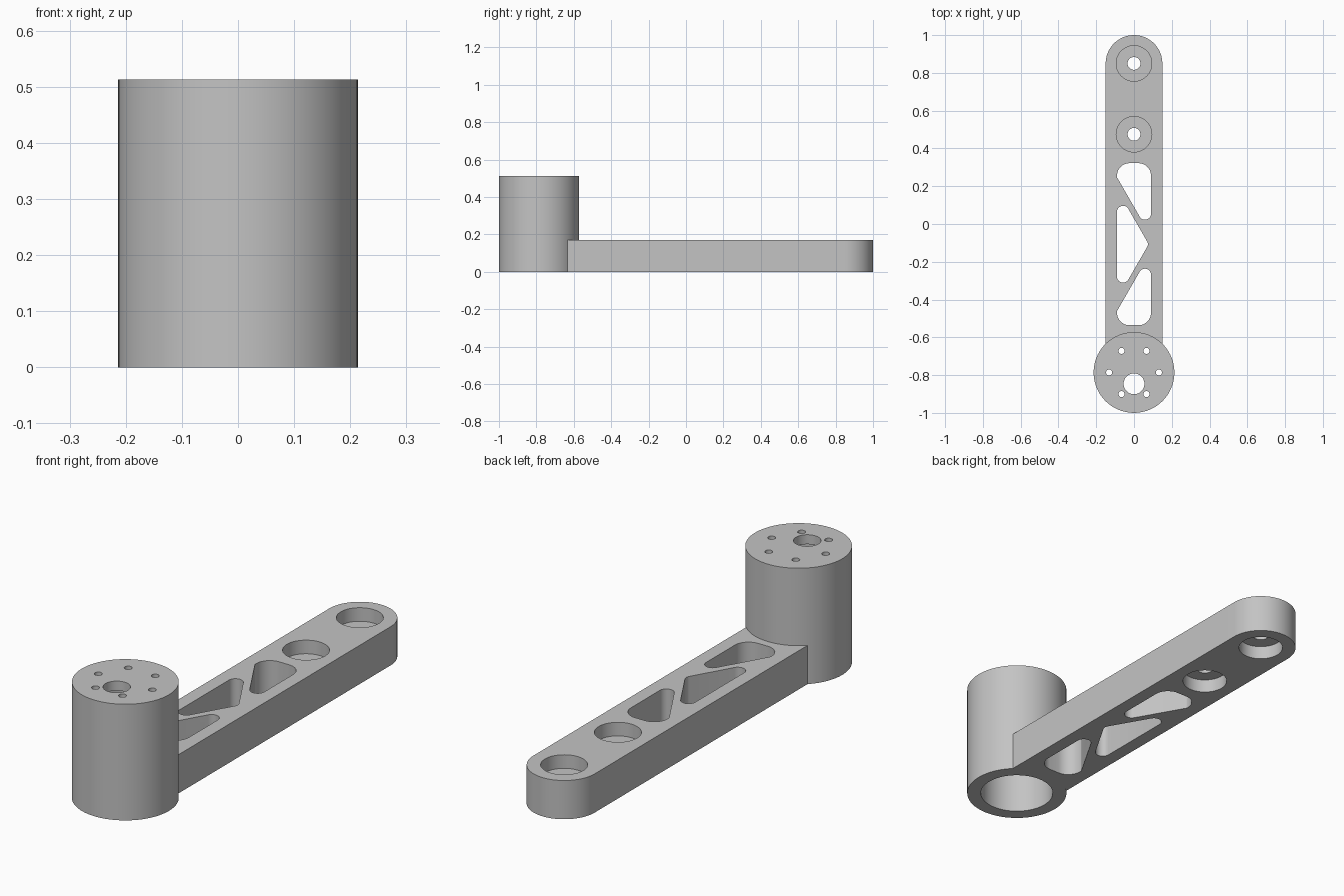
import bpy, bmesh
from math import sin, cos, pi, asin, radians
from mathutils import Vector

if "Cube" in bpy.data.objects:
    bpy.data.objects.remove(bpy.data.objects["Cube"], do_unlink=True)

grey = bpy.data.materials.new("plain grey")
grey.use_nodes = True
grey.diffuse_color = (0.55, 0.55, 0.55, 1)
grey.node_tree.nodes["Principled BSDF"].inputs["Base Color"].default_value = (0.55, 0.55, 0.55, 1)

HUB_Y, HUB_R, HUB_H = -0.786, 0.2137, 0.513
ARM_W, ARM_H = 0.15, 0.171
END_Y = 1 - ARM_W


def arc(cx, cy, r, a0, a1, n):
    """Points along an arc."""
    return [(cx + r * cos(a0 + (a1 - a0) * i / n), cy + r * sin(a0 + (a1 - a0) * i / n))
            for i in range(n + 1)]


def circle(cx, cy, r, n=64):
    return arc(cx, cy, r, 0, 2 * pi, n)[:-1]


def fillet(corners, n=10):
    """Round each (x, y, radius) corner of a convex polygon."""
    out = []
    for i, (x, y, r) in enumerate(corners):
        p = Vector((x, y))
        a = (Vector(corners[i - 1][:2]) - p).normalized()
        b = (Vector(corners[(i + 1) % len(corners)][:2]) - p).normalized()
        half = a.angle(b) / 2
        c = p + (a + b).normalized() * (r / sin(half))
        start = p + a * (r * cos(half) / sin(half)) - c
        end = p + b * (r * cos(half) / sin(half)) - c
        sweep = start.angle_signed(end)
        base = math_angle(start)
        out += arc(c.x, c.y, r, base, base - sweep, n)
    return out


def math_angle(v):
    return -Vector((1, 0)).angle_signed(v)


def prism(name, outline, z0, z1):
    """Extrude a flat outline between two heights."""
    bm = bmesh.new()
    face = bm.faces.new([bm.verts.new((x, y, z0)) for x, y in outline])
    top = bmesh.ops.extrude_face_region(bm, geom=[face])
    verts = [g for g in top["geom"] if isinstance(g, bmesh.types.BMVert)]
    bmesh.ops.translate(bm, verts=verts, vec=(0, 0, z1 - z0))
    bmesh.ops.recalc_face_normals(bm, faces=bm.faces)
    mesh = bpy.data.meshes.new(name)
    bm.to_mesh(mesh)
    bm.free()
    mesh.materials.append(grey)
    ob = bpy.data.objects.new(name, mesh)
    bpy.context.collection.objects.link(ob)
    return ob


def select(ob):
    bpy.ops.object.select_all(action='DESELECT')
    ob.select_set(True)
    bpy.context.view_layer.objects.active = ob


def cut(ob, outline, z0, z1):
    """Cut a prism out of a part."""
    cutter = prism("cutter", outline, z0, z1)
    cutter.hide_render = True
    mod = ob.modifiers.new("cut", 'BOOLEAN')
    mod.operation = 'DIFFERENCE'
    mod.solver = 'EXACT'
    mod.object = cutter
    select(ob)
    bpy.ops.object.modifier_apply(modifier=mod.name)
    bpy.data.objects.remove(cutter, do_unlink=True)


# Arm: round far end, hollowed near end that hugs the hub
hug = asin(ARM_W / HUB_R)
outline = arc(0, END_Y, ARM_W, 0, pi, 48)
outline += arc(0, HUB_Y, HUB_R, pi / 2 + hug, pi / 2 - hug, 24)
arm = prism("arm", outline, 0, ARM_H)

# Bearing seats on both faces with a bore through the web
for y in (END_Y, 0.475):
    cut(arm, circle(0, y, 0.094), ARM_H - 0.06, ARM_H + 0.1)
    cut(arm, circle(0, y, 0.094), -0.1, 0.06)
    cut(arm, circle(0, y, 0.034, 40), -0.1, ARM_H + 0.1)

# Truss windows: two mirrored outer ones and a triangle between
MID = -0.107
outer = fillet([(-0.09, 0.322, 0.066), (0.09, 0.322, 0.066),
                (0.09, -0.065, 0.032), (-0.09, 0.247, 0.01)])
middle = fillet([(-0.09, 0.184, 0.032), (0.078, MID, 0.03),
                 (-0.09, 2 * MID - 0.184, 0.032)])
mirrored = [(x, 2 * MID - y) for x, y in outer]
for window in (outer, middle, mirrored):
    cut(arm, window, -0.1, ARM_H + 0.1)

# Hub: cup open at the bottom
hub = prism("hub", circle(0, HUB_Y, HUB_R, 96), 0, HUB_H)
cut(hub, circle(0, HUB_Y, 0.155, 96), -0.1, HUB_H - 0.042)

# Offset shaft hole and ring of screw holes in the hub cap
cut(hub, circle(0, HUB_Y - 0.06, 0.055, 48), HUB_H - 0.1, HUB_H + 0.1)
for i in range(6):
    a = radians(60 * i)
    cut(hub, circle(0.132 * cos(a), HUB_Y + 0.132 * sin(a), 0.016, 24),
        HUB_H - 0.1, HUB_H + 0.1)

for part in (arm, hub):
    select(part)
    bpy.ops.object.shade_smooth_by_angle(angle=radians(30))
